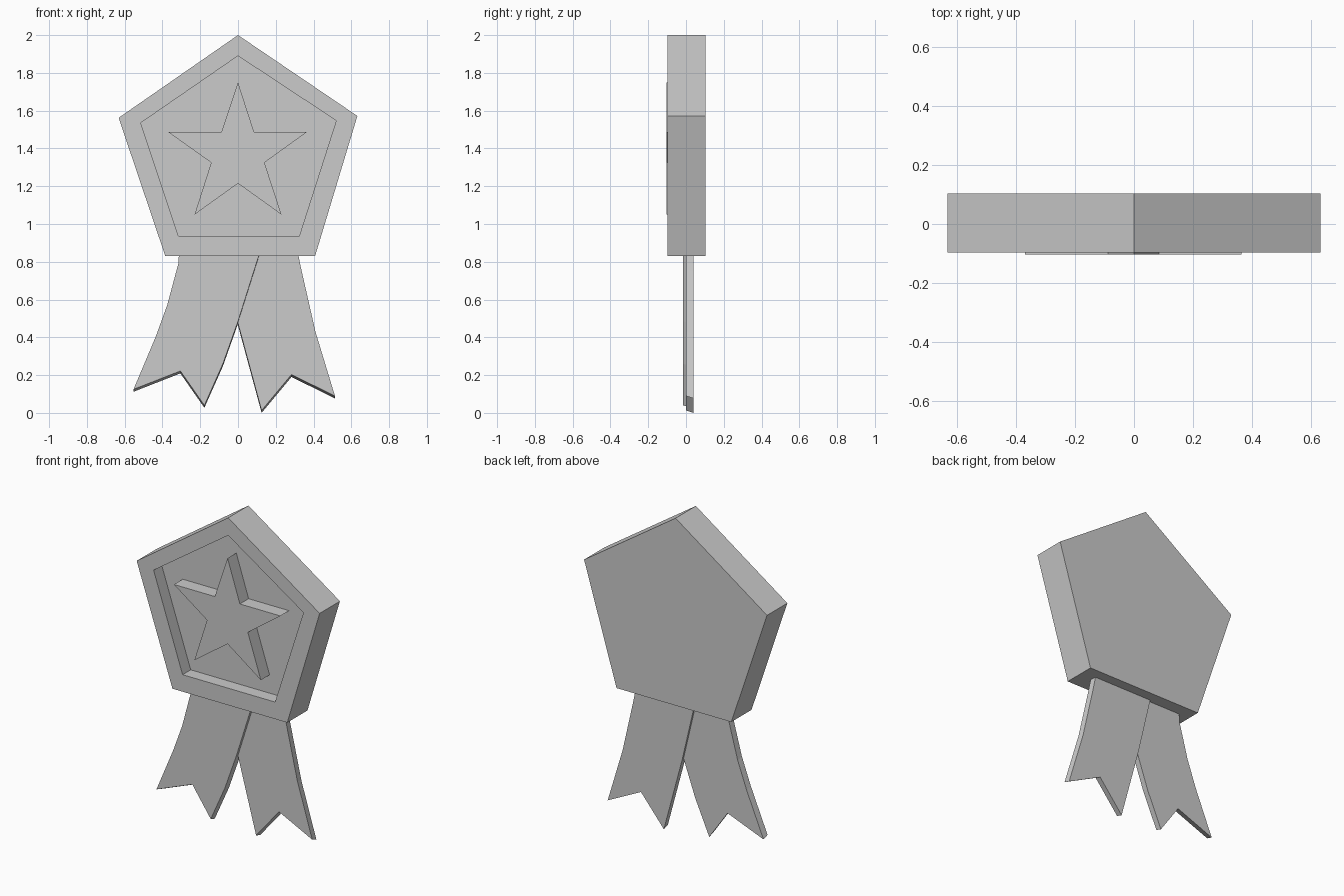
import bpy, bmesh

if "Cube" in bpy.data.objects:
    bpy.data.objects.remove(bpy.data.objects["Cube"])


def make_object(name, bm):
    bmesh.ops.recalc_face_normals(bm, faces=bm.faces)
    mesh = bpy.data.meshes.new(name)
    bm.to_mesh(mesh)
    bm.free()
    obj = bpy.data.objects.new(name, mesh)
    bpy.context.collection.objects.link(obj)
    return obj


def loft(name, rings):
    """Bridge (xz outline, y) rings in order and cap both ends."""
    bm = bmesh.new()
    loops = [[bm.verts.new((x, y, z)) for x, z in pts] for pts, y in rings]
    n = len(loops[0])
    for a, b in zip(loops, loops[1:]):
        for i in range(n):
            j = (i + 1) % n
            bm.faces.new((a[i], a[j], b[j], b[i]))
    bm.faces.new(loops[0])
    bm.faces.new(loops[-1])
    return make_object(name, bm)


def ribbon(name, pts, y, thickness=0.04, drop=0.013):
    """Flat strip whose back face sits slightly lower than its front."""
    back = [(x, z - drop) for x, z in pts]
    return loft(name, [(pts, y), (back, y + thickness)])


FRONT, BACK, FLOOR = -0.097, 0.103, -0.017

# Pentagon medal with recessed front panel
outer = [(0, 2), (0.632, 1.572), (0.408, 0.83), (-0.385, 0.83), (-0.632, 1.562)]
inner = [(0, 1.89), (0.52, 1.547), (0.324, 0.936), (-0.315, 0.936), (-0.515, 1.535)]
loft("medal_body", [(outer, BACK), (outer, FRONT), (inner, FRONT), (inner, FLOOR)])

# Raised star standing on the recess floor
star = [(0, 1.75), (0.085, 1.487), (0.365, 1.487), (0.14, 1.325), (0.23, 1.05),
        (0, 1.215), (-0.23, 1.05), (-0.142, 1.325), (-0.37, 1.487), (-0.088, 1.487)]
loft("star", [(star, -0.103), (star, FLOOR + 0.002)])

# Two overlapping ribbon tails with notched ends
ribbon("left_ribbon", [
    (-0.31, 0.88), (-0.316, 0.79), (-0.375, 0.57), (-0.437, 0.4), (-0.553, 0.125),
    (-0.305, 0.222), (-0.178, 0.04), (-0.08, 0.26), (0.0, 0.485), (0.125, 0.88)], -0.015)
ribbon("right_ribbon", [
    (0.31, 0.88), (0.335, 0.76), (0.41, 0.43), (0.513, 0.09),
    (0.283, 0.203), (0.125, 0.013), (0.0, 0.475), (-0.095, 0.88)], 0.0)
